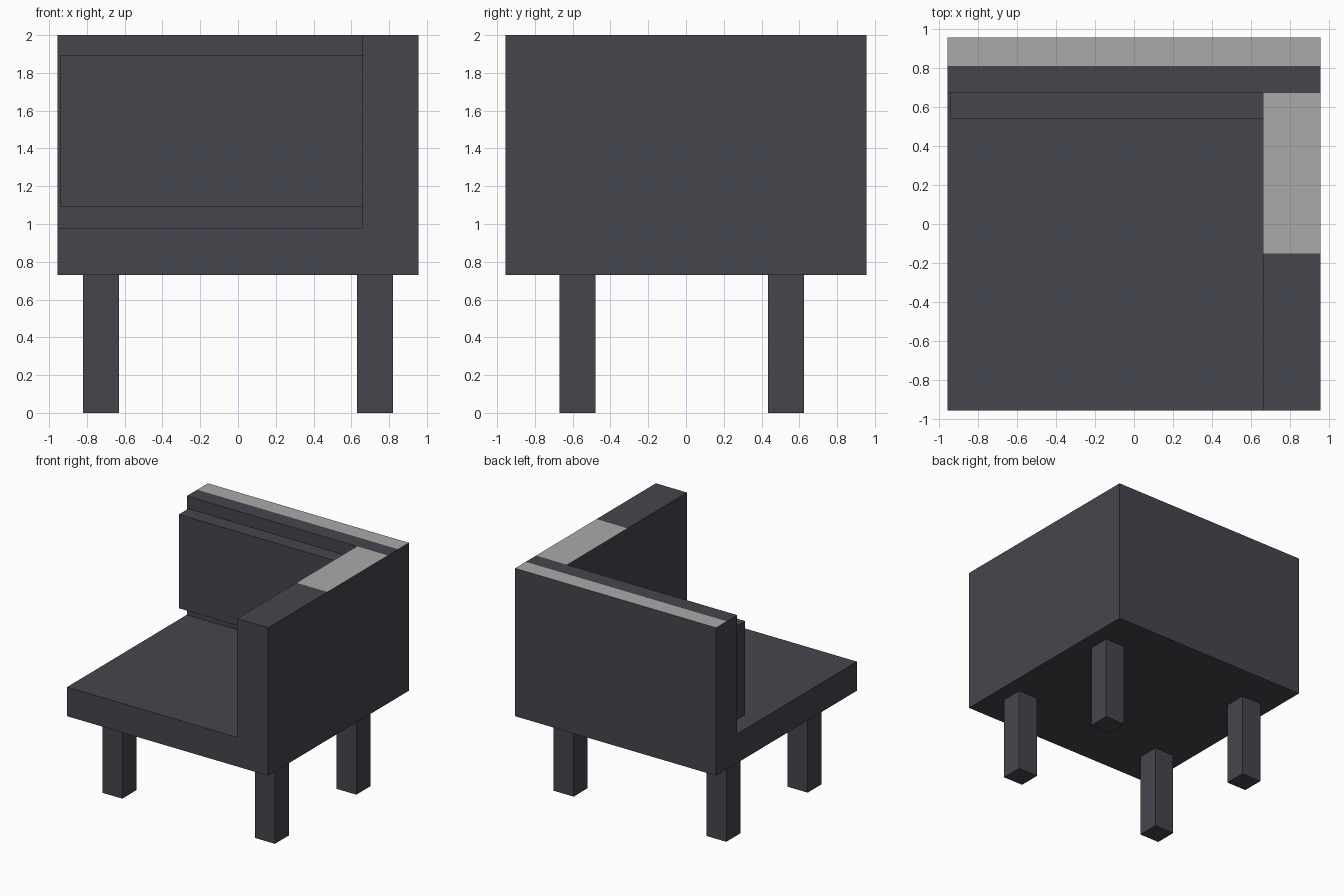
import bpy
import bmesh
from mathutils import Matrix, Vector

cube = bpy.data.objects.get("Cube")
if cube:
    bpy.data.objects.remove(cube, do_unlink=True)


def material(name, rgb):
    mat = bpy.data.materials.new(name)
    mat.use_nodes = True
    color = (*rgb, 1)
    mat.diffuse_color = color
    bsdf = next(n for n in mat.node_tree.nodes if n.type == "BSDF_PRINCIPLED")
    bsdf.inputs["Base Color"].default_value = color
    return mat


dark = material("charcoal", (0.060, 0.060, 0.075))
light = material("light grey", (0.40, 0.40, 0.40))


def box(lo, hi):
    lo, hi = Vector(lo), Vector(hi)
    bm = bmesh.new()
    place = Matrix.Translation((lo + hi) / 2) @ Matrix.Diagonal((*(hi - lo), 1))
    bmesh.ops.create_cube(bm, size=1, matrix=place)
    return bm


def add_object(name, bm, mats):
    bmesh.ops.recalc_face_normals(bm, faces=bm.faces[:])
    mesh = bpy.data.meshes.new(name)
    bm.to_mesh(mesh)
    bm.free()
    for mat in mats:
        mesh.materials.append(mat)
    obj = bpy.data.objects.new(name, mesh)
    bpy.context.collection.objects.link(obj)
    return obj


HALF = 0.955
BASE, SEAT, TOP = 0.73, 0.98, 2.0
ARM_X, BACK_Y = 0.66, 0.67
ARM_PANEL_Y, BACK_PANEL_Y = -0.15, 0.81

# Chair body: a seat slab with the arm and back raised in one piece
bm = box((-HALF, -HALF, BASE), (HALF, HALF, SEAT))
cuts = [((ARM_X, 0, 0), (1, 0, 0))]
cuts += [((0, y, 0), (0, 1, 0)) for y in (ARM_PANEL_Y, BACK_Y, BACK_PANEL_Y)]
for point, normal in cuts:
    bmesh.ops.bisect_plane(bm, geom=bm.verts[:] + bm.edges[:] + bm.faces[:],
                           plane_co=point, plane_no=normal)
raised = []
for f in bm.faces:
    c = f.calc_center_median()
    if c.z > SEAT - 0.001 and (c.x > ARM_X or c.y > BACK_Y):
        raised.append(f)
new = bmesh.ops.extrude_face_region(bm, geom=raised)["geom"]
bmesh.ops.translate(bm, vec=(0, 0, TOP - SEAT),
                    verts=[g for g in new if isinstance(g, bmesh.types.BMVert)])
leftover = [f for f in raised if f.is_valid and f.calc_center_median().z < TOP - 0.1]
if leftover:
    bmesh.ops.delete(bm, geom=leftover, context="FACES")

# Light panels on the top of the arm and the rear of the back
for f in bm.faces:
    c = f.calc_center_median()
    on_arm = c.x > ARM_X and ARM_PANEL_Y < c.y < BACK_Y
    f.material_index = int(c.z > TOP - 0.001 and (on_arm or c.y > BACK_PANEL_Y))
bmesh.ops.dissolve_limit(bm, angle_limit=0.01, verts=bm.verts[:],
                         edges=bm.edges[:], delimit={"MATERIAL"})
add_object("chair_body", bm, [dark, light])

# Back cushion
add_object("back_cushion", box((-0.94, 0.54, 1.09), (ARM_X, BACK_Y, 1.895)), [dark])

# Legs
LEG = 0.095
for side, x in (("right", -0.725), ("left", 0.725)):
    for end, y in (("front", -0.575), ("back", 0.53)):
        add_object(f"{end}_{side}_leg",
                   box((x - LEG, y - LEG, 0), (x + LEG, y + LEG, BASE)), [dark])
